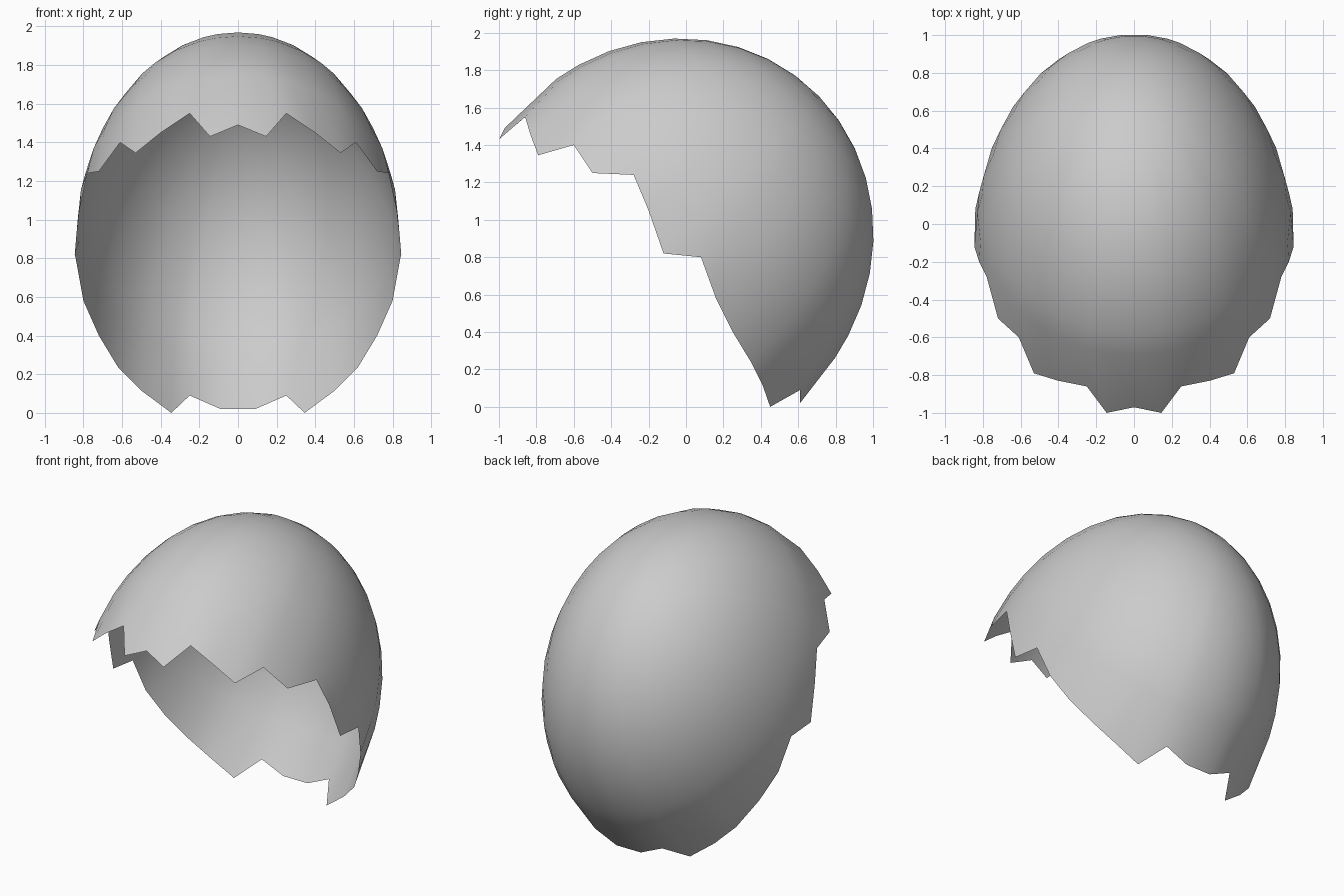
import bpy, bmesh, math
from mathutils import Vector

if "Cube" in bpy.data.objects:
    bpy.data.objects.remove(bpy.data.objects["Cube"])

# Ellipsoid frame: long axis E up and to the front, pole axis U up and to the back
H = math.sqrt(0.5)
E, U, X = Vector((0, -H, H)), Vector((0, H, H)), Vector((1, 0, 0))
C = E * 0.67 + U * 0.53
RE, RU, RX = 1.077, 1.147, 0.845

# Right half of the jagged broken rim, from front top to back bottom
RIM = [(0, -.97, 1.49), (.145, -1, 1.43), (.25, -.86, 1.55), (.40, -.83, 1.45),
       (.53, -.79, 1.345), (.61, -.60, 1.40), (.72, -.50, 1.25), (.78, -.28, 1.24),
       (.82, -.20, 1.05), (.845, -.12, .82), (.84, .08, .80), (.80, .16, .58),
       (.72, .25, .40), (.62, .35, .235), (.50, .41, .115), (.345, .45, 0),
       (.25, .61, .09), (.09, .61, .02)]
rim = [Vector(p) for p in RIM]
rim += [Vector((-p.x, p.y, p.z)) for p in reversed(rim[1:])]


def shell_point(theta, phi):
    """Point on the slightly skewed ellipsoid, theta measured from the pole."""
    e, x, u = (math.sin(theta) * math.cos(phi), math.sin(theta) * math.sin(phi),
               math.cos(theta))
    r = 1 / math.sqrt(1 - 0.03 * e * u)
    return C + (E * (e * RE) + X * (x * RX) + U * (u * RU)) * r


# Eggshell: rings from the pole outward, ending on the jagged rim
bm = bmesh.new()
phis = [math.atan2(p.x / RX, (p - C).dot(E) / RE) for p in rim]
pole = bm.verts.new(shell_point(0, 0))
rings = [[bm.verts.new(shell_point(math.radians(t), a)) for a in phis]
         for t in (9, 18, 27, 36, 45, 54, 63, 72, 79)]
rings.append([bm.verts.new(p) for p in rim])
n = len(rim)
for i in range(n):
    j = (i + 1) % n
    bm.faces.new((pole, rings[0][i], rings[0][j]))
    for a, b in zip(rings, rings[1:]):
        bm.faces.new((a[i], b[i], b[j], a[j]))
bmesh.ops.recalc_face_normals(bm, faces=bm.faces)
# Make the convex side the outside
bm.faces.ensure_lookup_table()
if bm.faces[0].normal.dot(U) < 0:
    bmesh.ops.reverse_faces(bm, faces=bm.faces)
for f in bm.faces:
    f.smooth = True
mesh = bpy.data.meshes.new("broken_eggshell")
bm.to_mesh(mesh)
bm.free()
bpy.context.collection.objects.link(bpy.data.objects.new("broken_eggshell", mesh))
